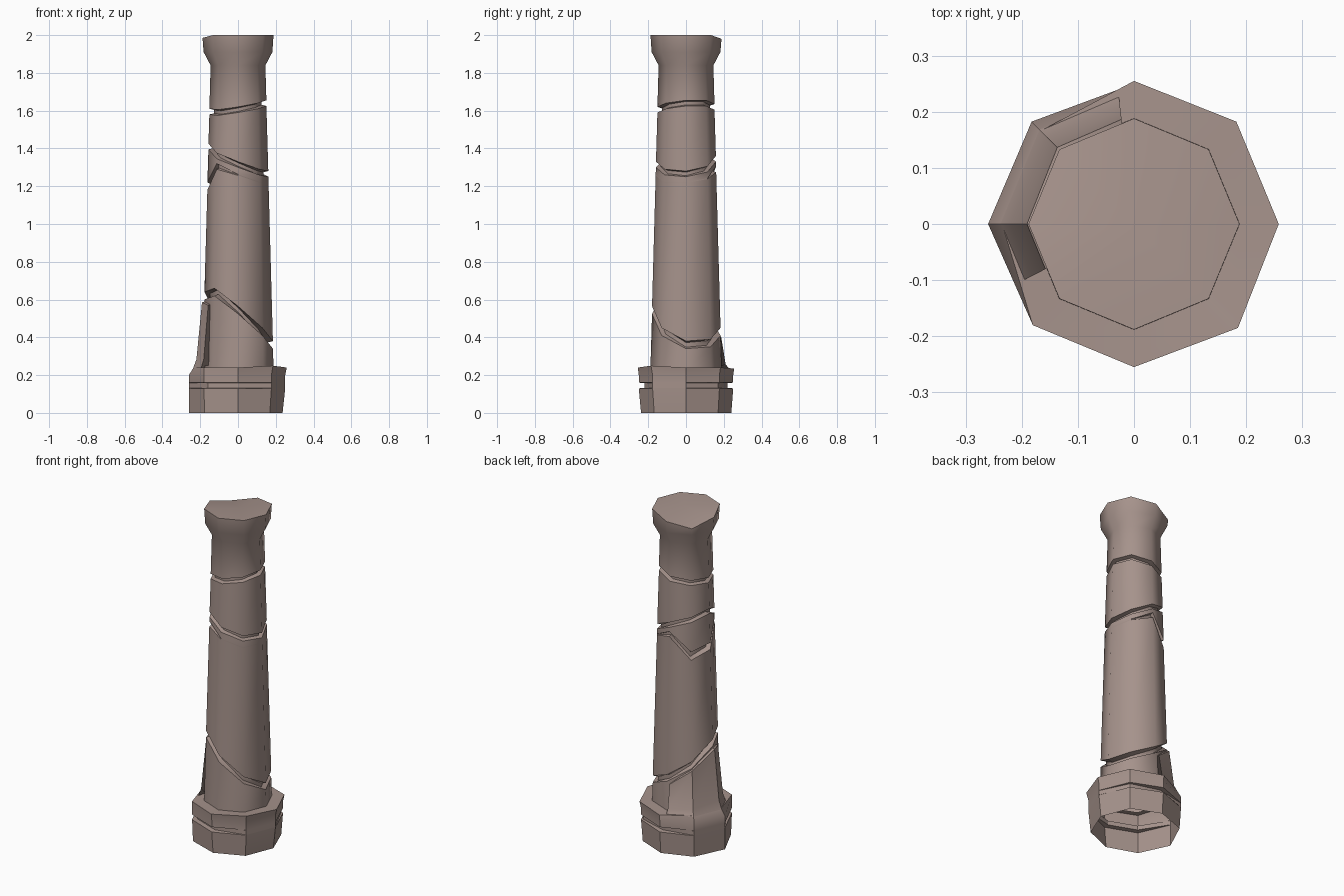
import bpy, bmesh, math

if "Cube" in bpy.data.objects:
    bpy.data.objects.remove(bpy.data.objects["Cube"])

stone = bpy.data.materials.new("stone")
stone.diffuse_color = (0.38, 0.29, 0.26, 1)
stone.use_nodes = True
stone.node_tree.nodes["Principled BSDF"].inputs["Base Color"].default_value = stone.diffuse_color


def point(index, r, z):
    # index counts octagon corners: 0 = right, 2 = back, 4 = left, 6 = front
    a = index * math.pi / 4
    return (r * math.cos(a), r * math.sin(a), z)


def on_octagon(index, r):
    # radius of an octagon at a fractional corner index
    a = (index % 1) * math.pi / 4 - math.pi / 8
    return r * math.cos(math.pi / 8) / math.cos(a)


def finish(bm, name, angle):
    mesh = bpy.data.meshes.new(name)
    bmesh.ops.recalc_face_normals(bm, faces=bm.faces)
    bm.to_mesh(mesh)
    bm.free()
    obj = bpy.data.objects.new(name, mesh)
    bpy.context.collection.objects.link(obj)
    mesh.materials.append(stone)
    mesh.shade_smooth()
    mesh.set_sharp_from_angle(angle=math.radians(angle))
    return obj


def loft(name, rings, angle, closed=True, top=None):
    bm = bmesh.new()
    vs = [[bm.verts.new(p) for p in ring] for ring in rings]
    n = len(vs[0])
    for a, b in zip(vs, vs[1:]):
        for i in range(n if closed else n - 1):
            j = (i + 1) % n
            bm.faces.new((a[i], a[j], b[j], b[i]))
    if top:
        c = bm.verts.new(top)
        for i in range(n):
            bm.faces.new((vs[-1][i], vs[-1][(i + 1) % n], c))
    return finish(bm, name, angle)


def shaft_r(z):
    return 0.188 - 0.043 * (z - 0.24) / 1.6


def crack(zs, gap, depth):
    # V groove whose height, width and depth vary per corner
    rings = []
    for side, cut in ((-0.5, 0), (-0.3, 1), (0.3, 1), (0.5, 0)):
        rings.append([point(i, shaft_r(z) - cut * depth[i], z + side * gap[i])
                      for i, z in enumerate(zs)])
    return rings


def level(r, z):
    return [point(i, r, z) for i in range(8)]


# cracked shaft and capital, corner by corner from right round the back
low = crack([.36, .37, .43, .52, .62, .64, .545, .43], [.04] * 8, [.03] * 8)
chip = crack([1.22, 1.24, 1.29, 1.17, 1.20, 1.305, 1.26, 1.22],
             [.006, .006, .03, .05, .04, .03, .006, .006],
             [0, 0, .02, .03, .03, .02, 0, 0])
mid = crack([1.265, 1.29, 1.345, 1.385, 1.41, 1.36, 1.315, 1.275], [.03] * 8, [.025] * 8)
high = crack([1.64, 1.64, 1.62, 1.605, 1.595, 1.59, 1.605, 1.625], [.03] * 8, [.025] * 8)
rim = [2, 2, 1.98, 1.95, 1.985, 2, 2, 2]
rings = ([level(.189, .22)] + low + chip + mid + high
         + [level(.145, 1.84), level(.182, 1.91),
            [point(i, .188, z) for i, z in enumerate(rim)]])
loft("column_shaft", rings, 50, top=(0.01, -0.01, 1.995))

# chipped octagonal base, open underneath
groove = [0, .012, .03, 0, 0, .03, .03, 0]
foot = [.236, .24, .24, .25, .26, .25, .238, .238]
body = [.25, .25, .25, .258, .26, .255, .25, .25]
crown = [.258, .258, .255, .235, .235, .255, .255, .262]
heights = [.24, .24, .235, .24, .24, .24, .24, .25]


def base_ring(radii, z, cut=0):
    return [point(i, r - cut * groove[i], z) for i, r in enumerate(radii)]


loft("column_base", [
    base_ring(foot, 0), base_ring(body, .13), base_ring(body, .132, 1),
    base_ring(body, .158, 1), base_ring(body, .16), base_ring(body, .2),
    [point(i, r, z) for i, (r, z) in enumerate(zip(crown, heights))],
    level(.186, .24)], 30)

# leaning fragment against the back left of the shaft
where = [2.15, 3, 4, 4.6]
tops = [.40, .49, .585, .57]


def slab_ring(grow, f):
    return [point(i, on_octagon(i, grow(t)), .235 + f * (t - .235))
            for i, t in zip(where, tops)]


outer = [slab_ring(lambda t: .238, 0), slab_ring(lambda t: .22, .14),
         slab_ring(lambda t: shaft_r(t) + .012, 1),
         slab_ring(lambda t: shaft_r(t) - .012, 1.02)]
inner = [slab_ring(lambda t: .17, 0)]
bm_rings = outer + inner
slab = loft("leaning_fragment", bm_rings, 30, closed=False)

# close the two ends of the fragment
bm = bmesh.new()
bm.from_mesh(slab.data)
bmesh.ops.holes_fill(bm, edges=[e for e in bm.edges if e.is_boundary], sides=0)
bmesh.ops.recalc_face_normals(bm, faces=bm.faces)
bm.to_mesh(slab.data)
bm.free()
slab.data.set_sharp_from_angle(angle=math.radians(30))
